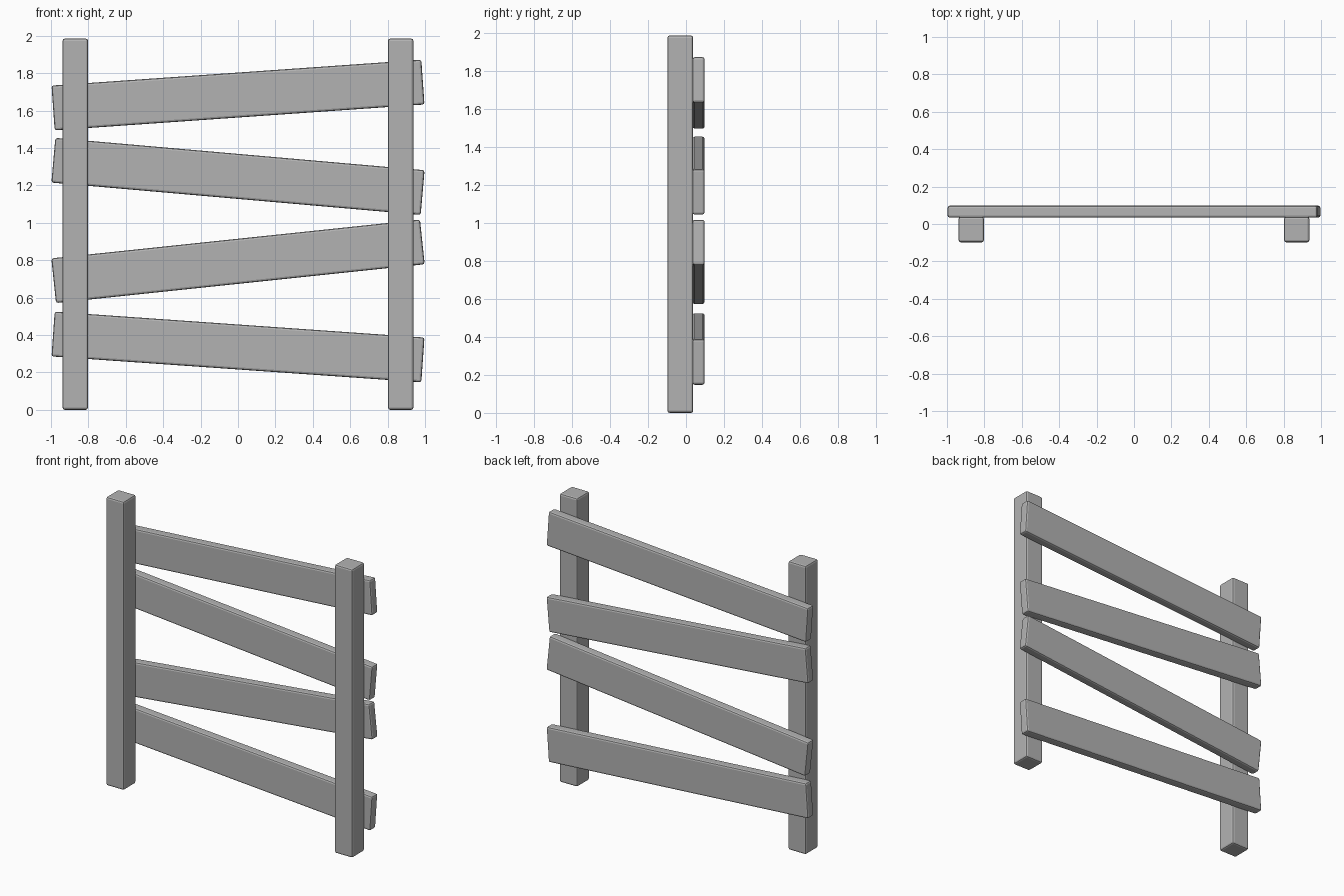
import bpy
from math import radians

cube = bpy.data.objects.get("Cube")
if cube:
    bpy.data.objects.remove(cube, do_unlink=True)

# Single plain grey
grey = bpy.data.materials.new("plain_grey")
grey.use_nodes = True
colour = (0.45, 0.45, 0.45, 1)
grey.diffuse_color = colour
grey.node_tree.nodes["Principled BSDF"].inputs["Base Color"].default_value = colour


def beam(name, size, centre, tilt=0):
    """Box with softened edges, tilted in the plane of the fence."""
    bpy.ops.mesh.primitive_cube_add(size=1, location=centre)
    obj = bpy.context.object
    obj.name = name
    obj.scale = size
    bpy.ops.object.transform_apply(location=False, rotation=False, scale=True)
    obj.rotation_euler.y = -radians(tilt)
    obj.data.materials.append(grey)
    bevel = obj.modifiers.new("soft_edges", "BEVEL")
    bevel.width = 0.012
    bevel.segments = 2
    return obj


# Upright posts
for side, x in (("right", -0.87), ("left", 0.87)):
    beam(f"{side}_post", (0.136, 0.136, 1.985), (x, -0.03, 0.9925))

# Crooked planks on the back: height and tilt, bottom to top
planks = ((0.336, -4), (0.794, 6), (1.248, -5), (1.683, 4))
for i, (z, tilt) in enumerate(planks, 1):
    beam(f"plank_{i}", (1.982, 0.064, 0.24), (0, 0.066, z), tilt)
